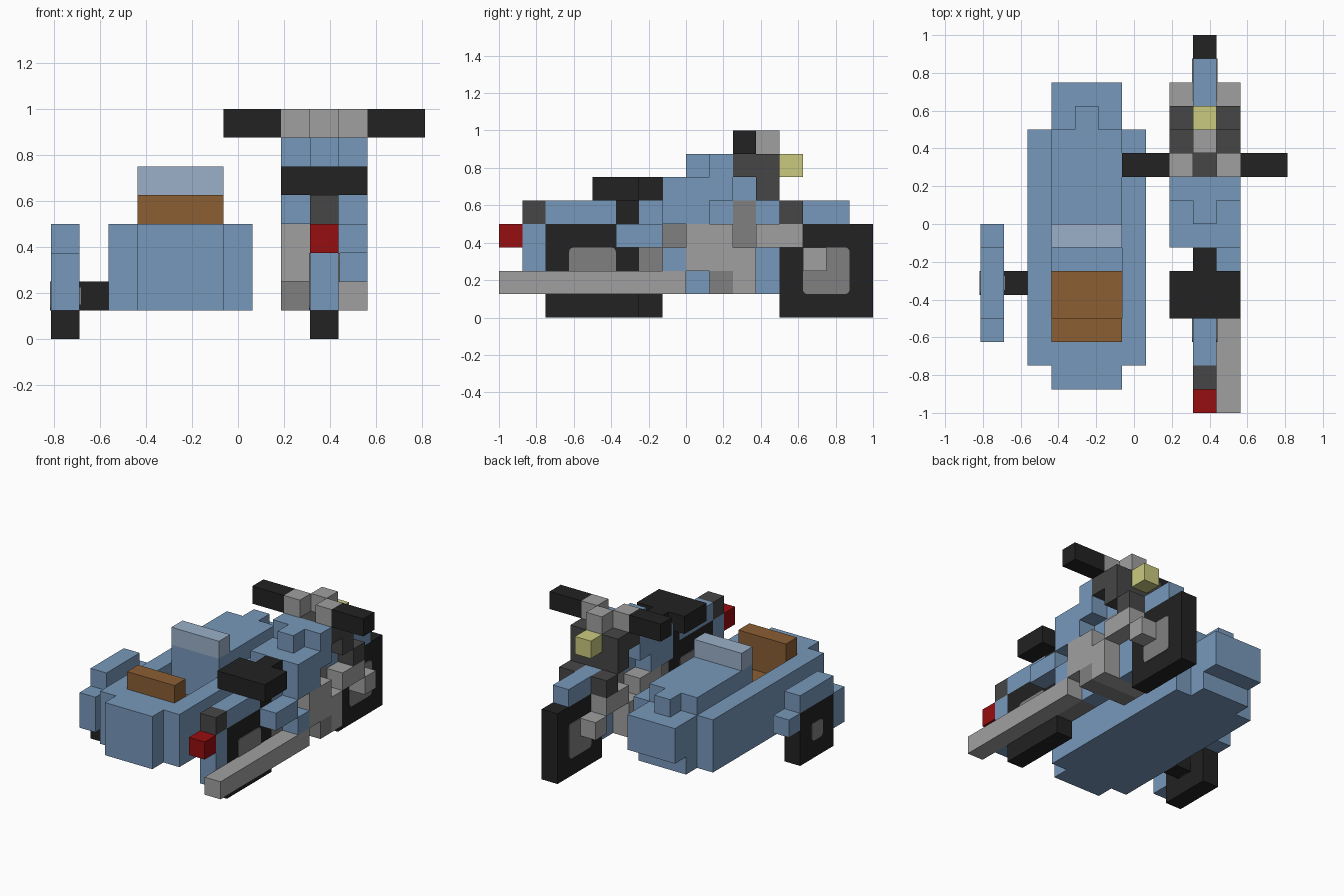
import bpy, bmesh

if "Cube" in bpy.data.objects:
    bpy.data.objects.remove(bpy.data.objects["Cube"])

U = 0.125  # one block of the model


def material(name, r, g, b):
    def lin(c):
        c /= 255
        return c / 12.92 if c <= 0.04045 else ((c + 0.055) / 1.055) ** 2.4
    m = bpy.data.materials.new(name)
    m.diffuse_color = (lin(r), lin(g), lin(b), 1)
    m.use_nodes = True
    m.node_tree.nodes["Principled BSDF"].inputs["Base Color"].default_value = m.diffuse_color
    return m


BLUE = material("blue_paint", 119, 153, 187)
GLASS = material("pale_blue_glass", 156, 176, 201)
BLACK = material("black_rubber", 34, 34, 34)
DARK = material("dark_grey_metal", 70, 70, 70)
GREY = material("mid_grey_metal", 128, 128, 128)
LIGHT = material("light_grey_metal", 160, 160, 160)
BROWN = material("brown_leather", 139, 94, 52)
RED = material("red_lamp", 150, 14, 16)
YELLOW = material("yellow_lamp", 202, 202, 128)


def finish(name, mat, bm):
    me = bpy.data.meshes.new(name)
    bm.to_mesh(me)
    bm.free()
    me.materials.append(mat)
    ob = bpy.data.objects.new(name, me)
    bpy.context.collection.objects.link(ob)
    return ob


def add_box(bm, x0, x1, y0, y1, z0, z1):
    verts = bmesh.ops.create_cube(bm, size=1)["verts"]
    for v in verts:
        v.co.x = ((x0 + x1) / 2 + v.co.x * (x1 - x0) - 6.5) * U
        v.co.y = ((y0 + y1) / 2 + v.co.y * (y1 - y0) - 8) * U
        v.co.z = ((z0 + z1) / 2 + v.co.z * (z1 - z0)) * U


def part(name, mat, *boxes):
    """One object from boxes given in block units (x0,x1,y0,y1,z0,z1)."""
    bm = bmesh.new()
    for b in boxes:
        add_box(bm, *b)
    return finish(name, mat, bm)


def both_sides(*boxes):
    """Repeat bike boxes on the other side of the bike's centre (x = 9.5)."""
    return list(boxes) + [(19 - b[1], 19 - b[0]) + b[2:] for b in boxes]


def wheel(name, x, y, z, size, hub):
    part(name, BLACK, (x, x + 1, y, y + size, z, z + size))
    c, h = size / 2, hub / 2
    # thin rounded hub plates on each face
    for side, px in (("left", x - 0.04), ("right", x + 1)):
        bm = bmesh.new()
        add_box(bm, px, px + 0.04, y + c - h, y + c + h, z + c - h, z + c + h)
        edges = [e for e in bm.edges
                 if abs(e.verts[0].co.x - e.verts[1].co.x) > 0.001]
        bmesh.ops.bevel(bm, geom=edges, offset=0.2 * U, segments=3,
                        profile=0.5, affect='EDGES')
        finish(name + "_hub_" + side, GREY, bm)


# Wheels
wheel("rear_wheel", 9, 2, 0, 4, 2)
wheel("front_wheel", 9, 12, 0, 4, 2)
wheel("sidecar_wheel", 0, 4, 0, 3, 1)

# Bike tail
part("rear_fender", BLUE, (9, 10, 1, 2, 1, 4), (9, 10, 2, 5, 4, 5))
part("tail_bracket", DARK, (9, 10, 1, 2, 4, 5))
part("tail_light", RED, (9, 10, 0, 1, 3, 4))
part("seat", BLACK, (8, 11, 4, 6, 5, 6), (9, 10, 6, 7, 5, 6), (9, 10, 5, 6, 4, 5))

# Tank and frame
part("fuel_tank", BLUE,
     (9, 10, 6, 10, 4, 5), (8, 9, 7, 9, 4, 5), (10, 11, 7, 9, 4, 5),
     (8, 11, 7, 10, 5, 6), (9, 10, 10, 11, 5, 6),
     (8, 11, 9, 10, 6, 7), (9, 10, 8, 9, 6, 7))
part("side_box", BLUE, (10, 11, 5, 7, 3, 4))
part("side_panel", BLUE, (10, 11, 7, 8, 2, 3))
part("frame_rail", BLUE, (9, 10, 8, 9, 1, 2))

# Engine
part("gearbox", GREY, (9, 10, 6, 8, 1, 4))
part("engine", LIGHT, (8, 11, 8, 10, 2, 4), (8, 11, 10, 11, 1, 3))
part("oil_sump", GREY, (8, 11, 9, 10, 1, 2))
part("cylinder", GREY, (9, 10, 10, 11, 3, 5))
part("exhaust", LIGHT, (10, 11, 0, 8, 1, 2))

# Front end
part("front_fender", BLUE, (9, 10, 11, 12, 1, 5), (9, 10, 12, 15, 4, 5))
part("fork_lower", LIGHT, *both_sides((10, 11, 11, 13, 3, 4), (10, 11, 13, 14, 2, 3)))
part("fork_upper", DARK, *both_sides((10, 11, 12, 13, 4, 5)))
part("fork_yoke", DARK, (8, 11, 11, 12, 5, 7), (8, 11, 10, 11, 6, 7))
part("headlight", YELLOW, (9, 10, 12, 13, 6, 7))
part("handlebar", LIGHT, *both_sides((10, 11, 10, 11, 7, 8)))
part("gauge", LIGHT, (9, 10, 11, 12, 7, 8))
part("grips", BLACK, *both_sides((11, 13, 10, 11, 7, 8)))

# Sidecar body: walls, floor, tail, bonnet and nose
part("sidecar_walls", BLUE, (2, 3, 2, 12, 1, 4), (6, 7, 2, 12, 1, 4))
part("sidecar_floor", BLUE, (3, 6, 3, 12, 1, 2))
part("sidecar_tail", BLUE, (3, 6, 1, 3, 1, 4))
part("sidecar_bonnet", BLUE, (3, 6, 7, 12, 2, 5), (4, 5, 12, 13, 4, 5))
part("sidecar_nose", BLUE, (3, 6, 12, 14, 2, 4), (3, 6, 12, 13, 1, 2))
part("windscreen", GLASS, (3, 6, 7, 8, 5, 6))
part("sidecar_seat", BROWN, (3, 6, 4, 6, 2, 3), (3, 6, 3, 4, 2, 5))

# Sidecar wheel mount
part("sidecar_fender", BLUE, (0, 1, 4, 7, 3, 4), (0, 1, 3, 4, 1, 3), (0, 1, 7, 8, 2, 3))
part("sidecar_axle", BLACK, (1, 2, 5, 6, 1, 2))
